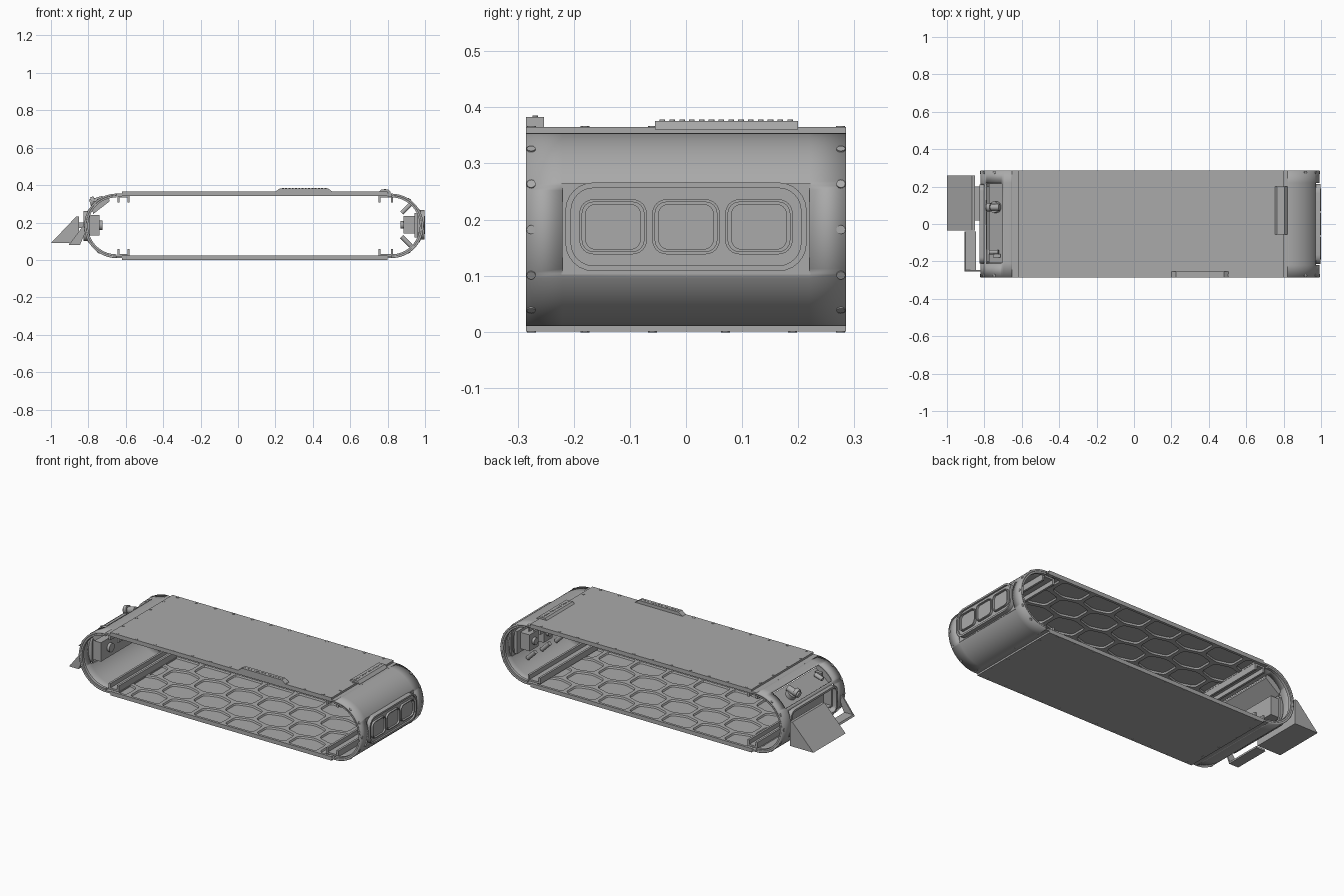
import bpy, bmesh
from math import sin, cos, radians, pi
from mathutils import Vector

if "Cube" in bpy.data.objects:
    bpy.data.objects.remove(bpy.data.objects["Cube"])

grey = bpy.data.materials.new("plain_grey")
grey.use_nodes = True
grey.diffuse_color = (0.4, 0.4, 0.4, 1)
grey.node_tree.nodes["Principled BSDF"].inputs["Base Color"].default_value = (0.4, 0.4, 0.4, 1)

HALF, MID, RAD = 0.285, 0.182, 0.172


def finish(name, bm, smooth=False):
    bmesh.ops.recalc_face_normals(bm, faces=bm.faces)
    me = bpy.data.meshes.new(name)
    bm.to_mesh(me)
    bm.free()
    me.materials.append(grey)
    ob = bpy.data.objects.new(name, me)
    bpy.context.collection.objects.link(ob)
    if smooth:
        bpy.ops.object.select_all(action="DESELECT")
        ob.select_set(True)
        bpy.context.view_layer.objects.active = ob
        bpy.ops.object.shade_smooth_by_angle(angle=radians(30))
    return ob


def extrude(name, loop, shift, smooth=False):
    bm = bmesh.new()
    face = bm.faces.new([bm.verts.new(p) for p in loop])
    out = bmesh.ops.extrude_face_region(bm, geom=[face], use_keep_orig=True)
    moved = [v for v in out["geom"] if isinstance(v, bmesh.types.BMVert)]
    bmesh.ops.translate(bm, verts=moved, vec=shift)
    return finish(name, bm, smooth)


def prism(name, profile, y0, y1, smooth=False):
    return extrude(name, [(x, y0, z) for x, z in profile], (0, y1 - y0, 0), smooth)


def box(name, x0, x1, y0, y1, z0, z1):
    return prism(name, [(x0, z0), (x1, z0), (x1, z1), (x0, z1)], y0, y1)


def add_disc(bm, pos, axis, r, h, sides=12):
    turn = Vector((0, 0, 1)).rotation_difference(Vector(axis)).to_matrix().to_4x4()
    turn.translation = pos
    bmesh.ops.create_cone(bm, cap_ends=True, segments=sides, radius1=r, radius2=r,
                          depth=h, matrix=turn)


def cylinder(name, pos, axis, r, h):
    bm = bmesh.new()
    add_disc(bm, pos, axis, r, h, 24)
    return finish(name, bm, True)


def rounded(cy, cz, w, h, r):
    pts = []
    for k, (sy, sz) in enumerate([(1, 1), (-1, 1), (-1, -1), (1, -1)]):
        for i in range(7):
            a = radians(90 * k + 15 * i)
            pts.append((cy + sy * (w - r) + r * cos(a), cz + sz * (h - r) + r * sin(a)))
    return pts


def ring(name, x0, x1, cy, cz, w, h, r, t):
    # Rounded rectangular frame facing along x
    bm = bmesh.new()
    loops = []
    for x, inset in ((x0, 0), (x1, 0), (x1, t), (x0, t)):
        pts = rounded(cy, cz, w - inset, h - inset, r - inset)
        loops.append([bm.verts.new((x, y, z)) for y, z in pts])
    n = len(loops[0])
    for a, b in zip(loops, loops[1:] + loops[:1]):
        for i in range(n):
            bm.faces.new((a[i], a[(i + 1) % n], b[(i + 1) % n], b[i]))
    return finish(name, bm, True)


def arc(cx, side, r, angles):
    return [(cx + side * r * cos(radians(a)), MID + r * sin(radians(a))) for a in angles]


def curved_shell(name, cx, side, holes):
    # Half-round sleeve end, with window openings left out as (y0, y1, angle0, angle1)
    angles = range(-90, 91, 3)
    ys = sorted({-HALF, HALF} | {v for h in holes for v in h[:2]})
    bm = bmesh.new()
    cols = [[bm.verts.new((x, y, z)) for x, z in arc(cx, side, RAD, angles)] for y in ys]
    for j in range(len(ys) - 1):
        for i, a in enumerate(angles[:-1]):
            y, m = (ys[j] + ys[j + 1]) / 2, a + 1.5
            if not any(h[0] < y < h[1] and h[2] < m < h[3] for h in holes):
                bm.faces.new((cols[j][i], cols[j + 1][i], cols[j + 1][i + 1], cols[j][i + 1]))
    ob = finish(name, bm, True)
    mod = ob.modifiers.new("thickness", "SOLIDIFY")
    mod.thickness = 0.01
    mod.offset = -1 if (ob.data.polygons[0].normal.z < 0) else 1
    # Thicker rim at both open ends
    span = range(-90, 91, 5)
    profile = arc(cx, side, RAD - 0.001, span) + arc(cx, side, RAD - 0.02, reversed(span))
    for s in (-1, 1):
        prism(name + "_rim", profile, s * (HALF - 0.001), s * (HALF - 0.018), True)


def waffle(name, up):
    # Inner lining of staggered six-sided pockets
    length, pitch, tip = 1.42 / 7, 0.1475, 0.03
    bm = bmesh.new()
    for row in range(4):
        cy = (row - 1.5) * pitch
        for col in range(8):
            cx = -0.62 + length * (col + 0.5 * (row % 2))
            h, a, b = length / 2, (pitch - tip) / 2, (pitch + tip) / 2
            outline = [(-h, -a), (0, -b), (h, -a), (h, a), (0, b), (-h, a)]
            bm.faces.new([bm.verts.new((cx + x, cy + y, 0)) for x, y in outline])
    for co, no in (((0.8, 0, 0), (1, 0, 0)), ((-0.62, 0, 0), (-1, 0, 0)),
                   ((0, 0.28, 0), (0, 1, 0)), ((0, -0.28, 0), (0, -1, 0))):
        bmesh.ops.bisect_plane(bm, geom=bm.verts[:] + bm.edges[:] + bm.faces[:],
                               plane_co=co, plane_no=no, clear_outer=True)
    bmesh.ops.remove_doubles(bm, verts=bm.verts, dist=0.0005)
    # Chamfered pocket corners come from bevelling the inset outlines
    cells = bm.faces[:]
    bmesh.ops.inset_individual(bm, faces=cells, thickness=0.011, use_even_offset=True)
    corners = list({v for f in cells for v in f.verts})
    bmesh.ops.bevel(bm, geom=corners, offset=0.018, segments=2, profile=0.5, affect="VERTICES")
    cells = [f for f in bm.faces if f.calc_area() > 0.006]
    bmesh.ops.inset_individual(bm, faces=cells, thickness=0.004, depth=-0.009,
                               use_even_offset=True)
    ob = finish(name, bm)
    ob.location.z = 0.022 if up else 0.343
    if not up:
        ob.rotation_euler.x = pi


# Flat top and bottom plates with lined inner sides
for name, z0, z1, r0, r1 in (("bottom_plate", 0, 0.01, 0.01, 0.023),
                             ("top_plate", 0.355, 0.365, 0.342, 0.355)):
    box(name, -0.62, 0.8, -HALF, HALF, z0, z1)
    for s in (-1, 1):
        box(name + "_side_rim", -0.62, 0.8, s * 0.272, s * HALF, r0, r1)
    for x in (-0.62, 0.79):
        box(name + "_end_rim", x, x + 0.01, -0.272, 0.272, r0, r1)
waffle("bottom_lining", True)
waffle("top_lining", False)

# Curved ends, joined to the plates by short flat strips
curved_shell("right_end_shell", 0.82, 1, [(-0.22, 0.22, -27, 27)])
curved_shell("left_end_shell", -0.65, -1, [(-0.21, 0.22, 33, 72), (-0.21, 0.21, -27, 27)])
for x0, x1 in ((0.77, 0.822), (-0.652, -0.58)):
    box("lower_joint", x0, x1, -HALF, HALF, 0.01, 0.02)
    box("upper_joint", x0, x1, -HALF, HALF, 0.344, 0.354)

# Cross rails where plates meet the ends
for x0, x1 in ((-0.645, -0.58), (0.75, 0.83)):
    for z, d in ((0.022, 1), (0.343, -1)):
        box("cross_rail_base", x0, x1, -0.265, 0.265, z, z + d * 0.01)
        for x in (x0, x1 - 0.012):
            box("cross_rail_lip", x, x + 0.012, -0.265, 0.265, z, z + d * 0.035)

# Three-window panel on the right end
box("window_panel", 0.965, 0.974, -0.222, 0.222, 0.102, 0.264)
ring("panel_frame", 0.96, 0.998, 0, 0.187, 0.215, 0.079, 0.05, 0.01)
extrude("panel_face", [(0.97, y, z) for y, z in rounded(0, 0.187, 0.205, 0.069, 0.04)],
        (0.018, 0, 0), True)
for y in (-0.13, 0, 0.13):
    ring("window_frame", 0.98, 1.0, y, 0.187, 0.06, 0.049, 0.025, 0.005)
    extrude("window_pane", [(0.985, p, z) for p, z in rounded(y, 0.187, 0.05, 0.041, 0.02)],
            (0.008, 0, 0), True)

# Equipment behind the window panel
box("equipment_plate", 0.945, 0.965, -0.2, 0.2, 0.12, 0.25)
for y in (-0.13, 0, 0.13):
    box("equipment_box", 0.885, 0.945, y - 0.04, y + 0.04, 0.14, 0.235)
    cylinder("equipment_knob", (0.88, y, 0.187), (1, 0, 0), 0.02, 0.02)
    for z, s in ((0.275, 1), (0.1, -1)):
        cylinder("clamp_bolt", (0.9, y, z), (1, 0, s), 0.012, 0.07)

# Left end window and its recess
ring("left_window_frame", -0.825, -0.79, 0, MID, 0.212, 0.08, 0.035, 0.012)
prism("recess_walls", [(-0.8, 0.13), (-0.74, 0.13), (-0.74, 0.24), (-0.8, 0.24),
                       (-0.8, 0.232), (-0.748, 0.232), (-0.748, 0.138), (-0.8, 0.138)], -0.2, 0.2)
for y in (-0.2, 0.192):
    box("recess_side", -0.8, -0.742, y, y + 0.008, 0.132, 0.238)
cylinder("recess_socket", (-0.735, -0.12, 0.185), (1, 0, 0), 0.025, 0.02)

# Sloped tray with instruments under the upper opening
low, high = arc(-0.65, -1, 0.145, (30, 75))
prism("instrument_tray", [low, high, (high[0], high[1] - 0.01), (low[0], low[1] - 0.01)], -0.215, 0.225)
for y in (-0.215, 0.215):
    prism("tray_side", [low, high] + arc(-0.65, -1, 0.167, (72, 62, 52, 42, 33)), y, y + 0.008)
out = Vector((-0.6, 0, 0.8))
base = Vector((-0.74, 0, 0.295))
cylinder("camera_base", base + Vector((0, 0.09, 0)), out, 0.03, 0.03)
cylinder("camera_body", base + out * 0.025 + Vector((0, 0.09, 0)), (1, 0, 0.3), 0.018, 0.075)
cylinder("camera_collar", base + out * 0.025 + Vector((-0.02, 0.09, 0)), (1, 0, 0.3), 0.023, 0.02)
cylinder("small_sensor", base + out * 0.015 + Vector((0, -0.15, 0)), (1, 0, 0.3), 0.012, 0.05)
box("sensor_block", -0.755, -0.715, -0.18, -0.16, 0.29, 0.325)

# Scoop and bracket on the left end
prism("scoop", [(-1, 0.09), (-0.865, 0.232), (-0.85, 0.232), (-0.85, 0.09)], -0.035, 0.26)
box("scoop_mount", -0.85, -0.81, 0.02, 0.2, 0.17, 0.2)
prism("bracket_plate", [(-0.905, 0.08), (-0.845, 0.08), (-0.845, 0.09), (-0.9, 0.09)], -0.255, -0.04)
prism("bracket_side", [(-0.905, 0.08), (-0.845, 0.08), (-0.815, 0.15), (-0.815, 0.2)], -0.255, -0.247)

# Raised bars on top, with rows of studs
prism("front_bar", [(0.2, 0.365), (0.505, 0.365), (0.48, 0.383), (0.225, 0.383)], -HALF, -0.253)
prism("end_bar", [(0.75, 0.36), (0.82, 0.36), (0.805, 0.376), (0.765, 0.376)], -0.055, 0.2)
bm = bmesh.new()
for i in range(14):
    add_disc(bm, (0.24 + 0.0175 * i, -0.269, 0.383), (0, 0, 1), 0.005, 0.004)
    add_disc(bm, (0.785, -0.042 + 0.0175 * i, 0.376), (0, 0, 1), 0.005, 0.004)
finish("bar_studs", bm)

# Screws along plate edges, joints and curved ends
bm = bmesh.new()
for z, d in ((0.365, 1), (0.001, -1)):
    for s in (-1, 1):
        for i in range(12):
            add_disc(bm, (-0.58 + 0.12 * i, s * 0.275, z), (0, 0, d), 0.008, 0.004)
    for y in (-0.18, -0.06, 0.07, 0.19):
        for x in (-0.61, 0.785):
            add_disc(bm, (x, y, z), (0, 0, d), 0.008, 0.004)
for cx, side in ((0.82, 1), (-0.65, -1)):
    for a in (-56, -28, 0, 28, 56):
        n = Vector((side * cos(radians(a)), 0, sin(radians(a))))
        for y in (-0.276, 0.276):
            add_disc(bm, Vector((cx, y, MID)) + n * RAD, n, 0.008, 0.005)
finish("screws", bm)
